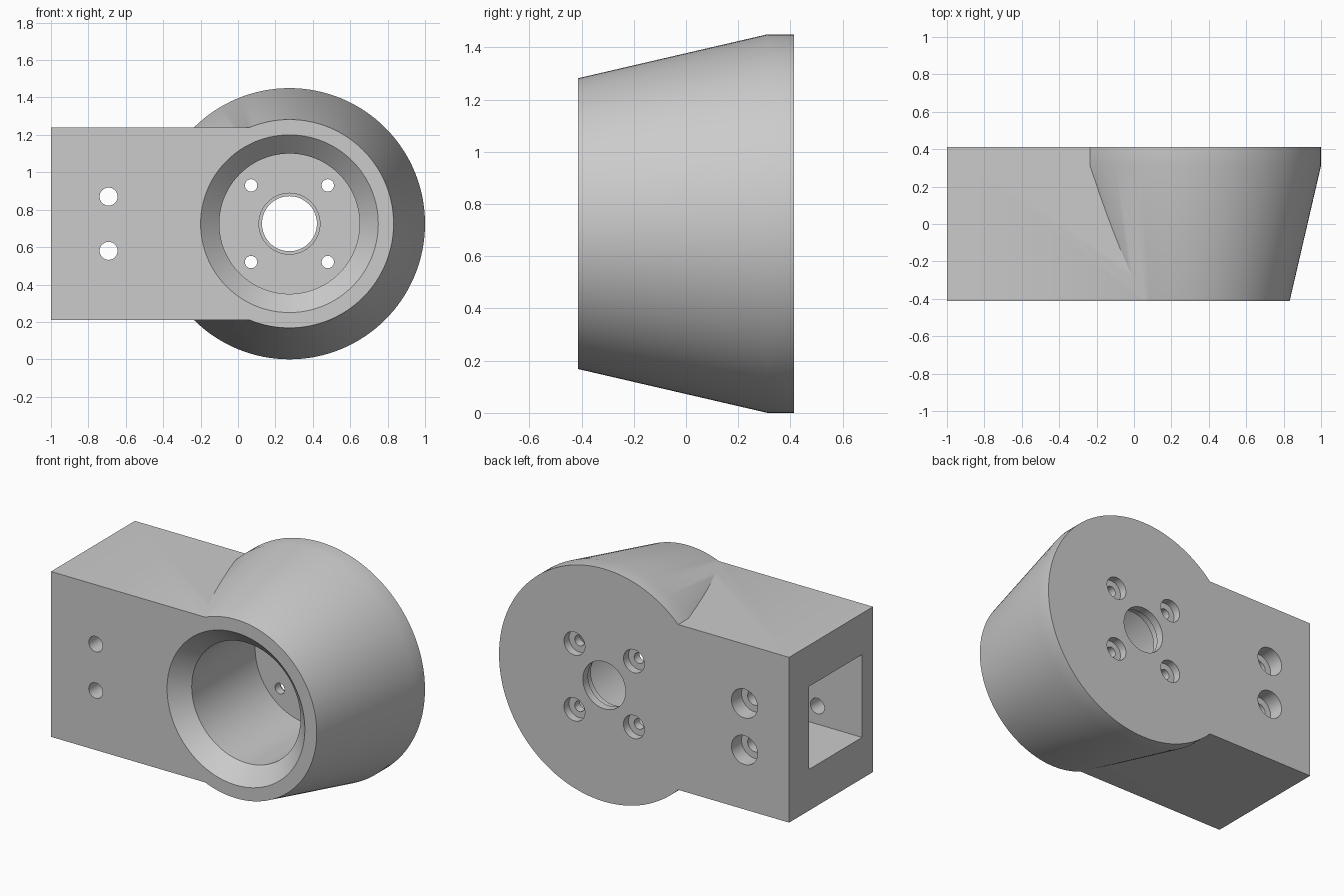
import bpy, bmesh, math
from mathutils import Vector

old = bpy.data.objects.get("Cube")
if old:
    bpy.data.objects.remove(old, do_unlink=True)

FRONT, BACK, FLOOR = -0.413, 0.413, 0.312   # depth planes along y
CX, CZ = 0.275, 0.725                       # axis of the round housing
OVER = 0.05                                 # cutter overshoot

grey = bpy.data.materials.new("plain_grey")
grey.use_nodes = True
colour = (0.6, 0.6, 0.6, 1)
grey.diffuse_color = colour
grey.node_tree.nodes["Principled BSDF"].inputs["Base Color"].default_value = colour


def make_object(name, bm):
    bmesh.ops.recalc_face_normals(bm, faces=bm.faces)
    mesh = bpy.data.meshes.new(name)
    bm.to_mesh(mesh)
    bm.free()
    mesh.materials.append(grey)
    obj = bpy.data.objects.new(name, mesh)
    bpy.context.collection.objects.link(obj)
    return obj


def turned(name, x, z, profile, sides=48):
    """Solid of revolution about a y-parallel axis; profile is (radius, y)."""
    bm = bmesh.new()
    rings = []
    for r, y in profile:
        rings.append([bm.verts.new((x + r * math.cos(a), y, z + r * math.sin(a)))
                      for a in (2 * math.pi * i / sides for i in range(sides))])
    for low, high in zip(rings, rings[1:]):
        for i in range(sides):
            j = (i + 1) % sides
            bm.faces.new((low[i], low[j], high[j], high[i]))
    bm.faces.new(rings[0])
    bm.faces.new(rings[-1])
    return make_object(name, bm)


def block(name, lo, hi):
    bm = bmesh.new()
    bmesh.ops.create_cube(bm, size=1)
    lo, hi = Vector(lo), Vector(hi)
    for v in bm.verts:
        v.co = (lo + hi) / 2 + v.co * (hi - lo)
    return make_object(name, bm)


def combine(target, tool, operation):
    mod = target.modifiers.new(operation.lower(), 'BOOLEAN')
    mod.operation = operation
    mod.solver = 'EXACT'
    mod.object = tool
    bpy.context.view_layer.objects.active = target
    bpy.ops.object.modifier_apply(modifier=mod.name)
    bpy.data.objects.remove(tool, do_unlink=True)


# Tapered round housing joined to the square arm
body = turned("housing_with_arm", CX, CZ,
              [(0.557, FRONT), (0.725, FLOOR), (0.725, BACK)], 128)
arm = block("arm", (-1, FRONT, CZ - 0.515), (CX, BACK, CZ + 0.515))
combine(body, arm, 'UNION')

# Chamfered cup opening at the front
cutters = [turned("cup_cutter", CX, CZ,
                  [(0.475 + OVER, FRONT - OVER), (0.375, FRONT + 0.1), (0.375, FLOOR)], 128)]

# Stepped centre bore
cutters.append(turned("bore_cutter", CX, CZ,
                      [(0.163, FLOOR - OVER), (0.163, FLOOR + 0.05),
                       (0.147, FLOOR + 0.05), (0.147, BACK + OVER)], 64))

# Four counterbored screw holes around the bore
for sx in (-1, 1):
    for sz in (-1, 1):
        cutters.append(turned("screw_cutter", CX + sx * 0.205, CZ + sz * 0.205,
                              [(0.033, FLOOR - OVER), (0.033, BACK - 0.05),
                               (0.072, BACK - 0.05), (0.072, BACK + OVER)]))

# Square socket in the arm end
cutters.append(block("socket_cutter", (-1 - OVER, -0.305, CZ - 0.258),
                     (-0.35, 0.216, CZ + 0.258)))

# Two counterbored bolt holes through the arm
for sz in (-1, 1):
    cutters.append(turned("bolt_cutter", -0.692, CZ + sz * 0.145,
                          [(0.048, FRONT - OVER), (0.048, BACK - 0.1),
                           (0.09, BACK - 0.1), (0.09, BACK + OVER)]))

for cutter in cutters:
    combine(body, cutter, 'DIFFERENCE')

bpy.ops.object.select_all(action='DESELECT')
body.select_set(True)
bpy.context.view_layer.objects.active = body
bpy.ops.object.shade_smooth_by_angle(angle=math.radians(30))
